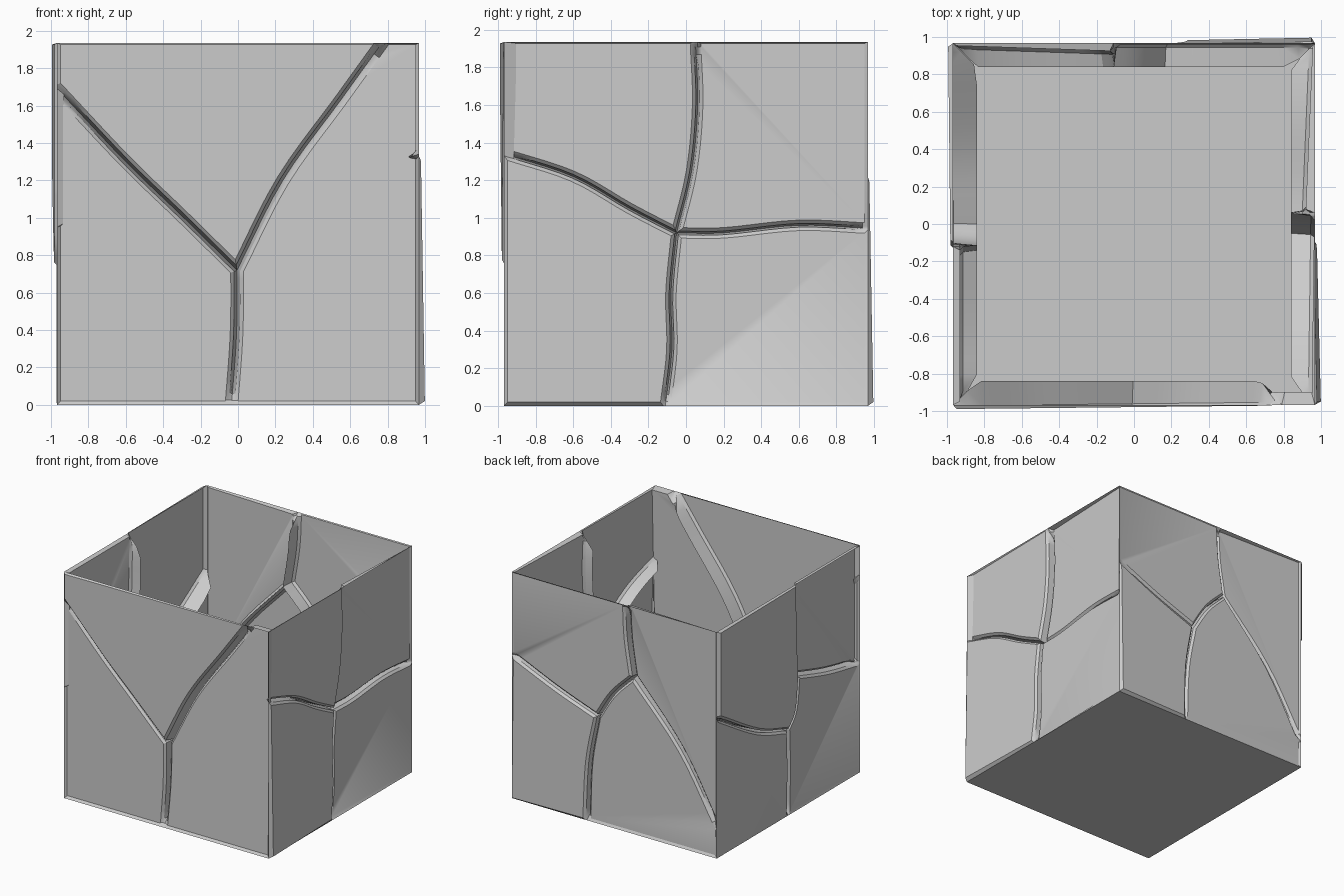
import bpy
import bmesh
import math
from mathutils import Vector, Matrix

if "Cube" in bpy.data.objects:
    bpy.data.objects.remove(bpy.data.objects["Cube"])

P, H = 0.967, 1.935          # half width of the box, height
DEPTH = 0.127                # depth of the cracks
CORNERS = {"TL": (-P, H), "TR": (P, H), "BL": (-P, 0), "BR": (P, 0)}

stone = bpy.data.materials.new("grey stone")
stone.use_nodes = True
GREY = (0.6, 0.6, 0.6, 1)
stone.diffuse_color = GREY
stone.node_tree.nodes["Principled BSDF"].inputs["Base Color"].default_value = GREY


def smooth_path(points, steps=5):
    """Smooth curve through a few points, with an extra point near its start."""
    pts = [Vector(p) for p in points]
    pts = [2 * pts[0] - pts[1]] + pts + [2 * pts[-1] - pts[-2]]
    out = []
    for a, b, c, d in zip(pts, pts[1:], pts[2:], pts[3:]):
        for i in range(steps):
            t = i / steps
            out.append(0.5 * (2 * b + (c - a) * t + (2 * a - 5 * b + 4 * c - d) * t ** 2
                              + (3 * b - a - 3 * c + d) * t ** 3))
    out.insert(1, out[0].lerp(out[1], 0.4))
    return out + [pts[-2]]


def border_side(p, q):
    """Name of the wall border that an edge lies on, if any."""
    for axis, value, side in ((0, -P, "side"), (0, P, "side"), (1, 0, "bottom"), (1, H, "top")):
        if abs(p[axis] - value) < 1e-4 and abs(q[axis] - value) < 1e-4:
            return side
    return None


def trough(p):
    """Level of the crack bottom, which rises to the wall at the borders."""
    return P - max(0, min(DEPTH, p.y, H - p.y, P - abs(p.x)))


def inset(loop, dists):
    """Move each edge of a counterclockwise loop inward by its own distance."""
    out = []
    for i, p in enumerate(loop):
        e1 = (p - loop[i - 1]).normalized()
        e2 = (loop[(i + 1) % len(loop)] - p).normalized()
        n1, n2 = Vector((-e1.y, e1.x)), Vector((-e2.y, e2.x))
        d1, d2 = dists[i - 1], dists[i]
        det = n1.x * n2.y - n1.y * n2.x
        if abs(det) < 0.15:
            out.append(p + (n1 * d1 + n2 * d2) / 2)
        else:
            out.append(p + Vector((d1 * n2.y - d2 * n1.y, d2 * n1.x - d1 * n2.x)) / det)
    return out


def finish(bm, name):
    bmesh.ops.remove_doubles(bm, verts=bm.verts, dist=0.0005)
    mesh = bpy.data.meshes.new(name)
    bm.to_mesh(mesh)
    bm.free()
    mesh.materials.append(stone)
    obj = bpy.data.objects.new(name, mesh)
    bpy.context.collection.objects.link(obj)
    bpy.ops.object.select_all(action="DESELECT")
    obj.select_set(True)
    bpy.context.view_layer.objects.active = obj
    bpy.ops.object.shade_smooth_by_angle(angle=math.radians(30))


def build_wall(name, turn, gap, paths, cells):
    """Thin wall of tilted stones parted by deep narrow cracks."""
    curves = {k: smooth_path(v) for k, v in paths.items()}
    bm = bmesh.new()
    for items, rise, tilt_u, tilt_z in cells:
        # outline of one stone
        loop = []
        for item in items:
            if item in CORNERS:
                part = [Vector(CORNERS[item])]
            else:
                part = curves[item.strip("-")]
                part = part[::-1] if item[0] == "-" else part
            loop += [p for p in part if not loop or (p - loop[-1]).length > 1e-4]
        n = len(loop)
        sides = [border_side(loop[i], loop[(i + 1) % n]) for i in range(n)]
        bevel = {None: gap + 0.018, "side": 0.018, "bottom": 0.02, "top": 0.008}

        def plane(p):
            return P + rise + tilt_u * p.x + tilt_z * (p.y - H / 2)

        def rim_level(p):
            low = trough(p)
            return P if low > P - 1e-4 else max(plane(p) - 0.018, low)

        def ring(points, level):
            return [bm.verts.new((p.x, -level(p), p.y)) for p in points]

        # crack bottom, stone rim and stone face
        low = ring(loop, trough)
        mid = ring(inset(loop, [0 if s else gap for s in sides]), rim_level)
        top = ring(inset(loop, [bevel[s] for s in sides]), plane)
        for i in range(n):
            j = (i + 1) % n
            if sides[i] is None:
                bm.faces.new((low[i], low[j], mid[j], mid[i]))
            bm.faces.new((mid[i], mid[j], top[j], top[i]))
        bm.faces.new(top)
    loose = [v for v in bm.verts if not v.link_faces]
    bmesh.ops.delete(bm, geom=loose, context="VERTS")
    bmesh.ops.rotate(bm, verts=bm.verts, matrix=Matrix.Rotation(turn * math.pi / 2, 3, "Z"))
    finish(bm, name)


# Each stone: outline, rise, sideways tilt, upward tilt
# Front wall: three stones around a Y-shaped crack
J = (-0.005, 0.72)
build_wall("front_wall", 0, 0.016, {
    "a": [(-P, 1.69), (-0.6, 1.3), (-0.3, 1.01), J],
    "b": [(0.77, H), (0.55, 1.63), (0.24, 1.2), J],
    "c": [(-0.035, 0), (-0.012, 0.3), (-0.005, 0.5), J],
}, [(("TL", "a", "-b"), 0.012, -0.011, 0),
    (("BL", "c", "-a"), -0.016, 0, 0),
    (("BR", "TR", "b", "-c"), -0.042, 0, -0.028)])

# Right wall: four stones around a cross-shaped crack
J = (-0.05, 0.92)
build_wall("right_wall", 1, 0.01, {
    "a": [(-P, 1.34), (-0.6, 1.22), (-0.3, 1.05), J],
    "b": [(0.05, H), (0.062, 1.6), (0.03, 1.25), J],
    "r": [(P, 0.945), (0.6, 0.96), (0.2, 0.92), J],
    "c": [(-0.11, 0), (-0.075, 0.3), (-0.08, 0.6), J],
}, [(("TL", "a", "-b"), -0.004, 0.014, 0),
    (("BL", "c", "-a"), -0.007, -0.025, -0.016),
    (("BR", "r", "-c"), -0.02, 0.02, 0),
    (("TR", "b", "-r"), -0.052, 0.042, 0)])

# Back and left walls: four stones around two linked forks
J1, J2 = (0.165, 1.33), (-0.166, 0.91)
build_wall("back_wall", 2, 0.01, {
    "t": [(0.1, H), (0.115, 1.65), J1],
    "r": [(P, 0.26), (0.62, 0.83), J1],
    "m": [J1, (-0.02, 1.14), J2],
    "l": [(-P, 1.23), (-0.55, 1.05), J2],
    "c": [(-0.26, 0), (-0.24, 0.5), J2],
}, [(("TL", "l", "-m", "-t"), -0.006, 0, 0),
    (("TR", "t", "-r"), -0.046, 0.034, 0),
    (("BR", "r", "m", "-c"), -0.012, 0, 0),
    (("BL", "c", "-l"), -0.007, -0.02, -0.018)])

J1, J2 = (0.14, 1.14), (0, 0.73)
build_wall("left_wall", 3, 0.01, {
    "t": [(0.11, H), (0.12, 1.5), J1],
    "r": [(P, 0.94), (0.56, 1.02), J1],
    "m": [J1, (0.1, 0.86), J2],
    "l": [(-P, 1.2), (-0.42, 0.88), J2],
    "c": [(0, 0), (0.01, 0.4), J2],
}, [(("TL", "l", "-m", "-t"), 0.016, -0.011, 0),
    (("TR", "t", "-r"), -0.036, 0, 0),
    (("BR", "r", "m", "-c"), -0.006, 0, 0),
    (("BL", "c", "-l"), 0.004, 0, 0)])

# Flat floor of the open box
bm = bmesh.new()
bmesh.ops.create_grid(bm, x_segments=1, y_segments=1, size=P)
bmesh.ops.reverse_faces(bm, faces=bm.faces)
finish(bm, "floor")
